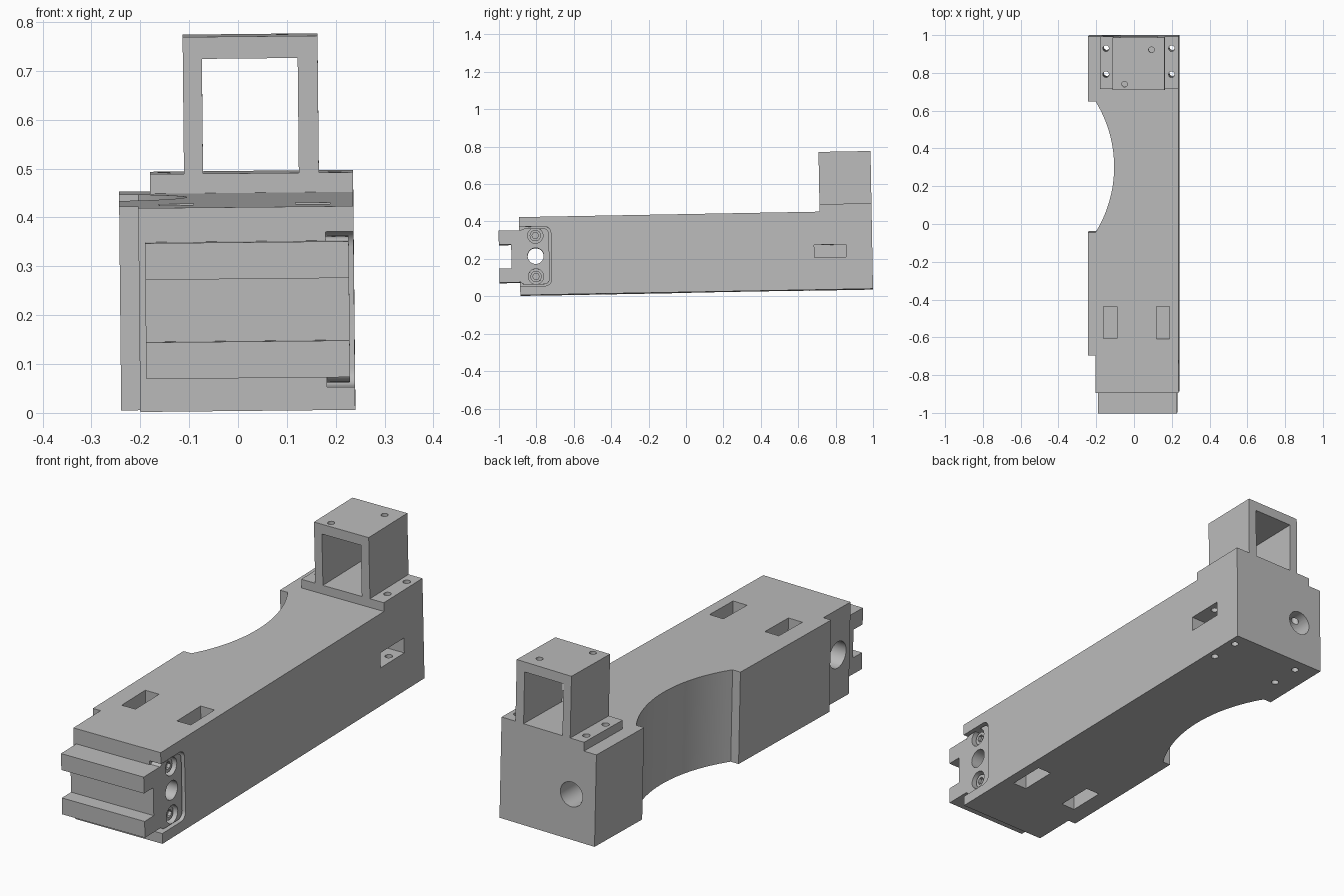
import bpy, bmesh, math
from mathutils import Matrix, Vector

if "Cube" in bpy.data.objects:
    bpy.data.objects.remove(bpy.data.objects["Cube"], do_unlink=True)

grey = bpy.data.materials.new("plain grey")
grey.use_nodes = True
grey.diffuse_color = (0.5, 0.5, 0.5, 1)
grey.node_tree.nodes["Principled BSDF"].inputs["Base Color"].default_value = (0.5, 0.5, 0.5, 1)


def make(name, bm):
    bmesh.ops.recalc_face_normals(bm, faces=bm.faces[:])
    mesh = bpy.data.meshes.new(name)
    bm.to_mesh(mesh)
    bm.free()
    mesh.materials.append(grey)
    obj = bpy.data.objects.new(name, mesh)
    bpy.context.collection.objects.link(obj)
    return obj


def box(name, x, y, z):
    """Box from three (low, high) ranges."""
    bm = bmesh.new()
    bmesh.ops.create_cube(bm, size=1)
    for v in bm.verts:
        v.co = [(r[0] + r[1]) / 2 + c * (r[1] - r[0]) for r, c in zip((x, y, z), v.co)]
    return make(name, bm)


def rod(name, axis, start, length, radius, sides=32):
    """Cylinder from a start point along an axis."""
    bm = bmesh.new()
    bmesh.ops.create_cone(bm, cap_ends=True, segments=sides, radius1=radius, radius2=radius, depth=length)
    d = Vector(axis)
    turn = Vector((0, 0, 1)).rotation_difference(d).to_matrix().to_4x4()
    bm.transform(Matrix.Translation(Vector(start) + d * length / 2) @ turn)
    return make(name, bm)


def prism(name, points, offset):
    """Polygon extruded along an offset."""
    bm = bmesh.new()
    face = bm.faces.new([bm.verts.new(p) for p in points])
    new = bmesh.ops.extrude_face_region(bm, geom=[face])["geom"]
    bmesh.ops.translate(bm, vec=offset, verts=[g for g in new if isinstance(g, bmesh.types.BMVert)])
    # the starting face stays as the bottom cap
    return make(name, bm)


def rounded(name, x, y, z, r):
    """Slab facing x with rounded corners."""
    pts = []
    corners = [(y[1] - r, z[1] - r), (y[0] + r, z[1] - r), (y[0] + r, z[0] + r), (y[1] - r, z[0] + r)]
    for i, (cy, cz) in enumerate(corners):
        for k in range(7):
            a = math.pi / 2 * (i + k / 6)
            pts.append((x[0], cy + r * math.cos(a), cz + r * math.sin(a)))
    return prism(name, pts, (x[1] - x[0], 0, 0))


def cut(obj, *cutters):
    for c in cutters:
        mod = obj.modifiers.new("cut", "BOOLEAN")
        mod.operation = "DIFFERENCE"
        mod.solver = "EXACT"
        mod.object = c
        bpy.context.view_layer.objects.active = obj
        bpy.ops.object.modifier_apply(modifier=mod.name)
        bpy.data.objects.remove(c, do_unlink=True)


X, Y, Z = (1, 0, 0), (0, 1, 0), (0, 0, 1)
TOP = 0.417
bore_y, bore_z = -0.80, 0.208
screw_heights = (0.098, 0.317)
bolts = [(x, y) for x in (-0.144, 0.204) for y in (0.80, 0.938)]

# Main beam with stepped front end
beam = box("beam", (-0.239, 0.24), (-0.886, 1.0), (0, TOP))
cut(beam, box("step", (-0.4, -0.2), (-1.1, -0.69), (-0.1, 0.6)))

# Curved clearance in the side
arc = []
radius, half = 0.66, 0.347
sweep = math.asin(half / radius)
for k in range(33):
    a = -sweep + 2 * sweep * k / 32
    arc.append((-0.101 - radius + radius * math.cos(a), 0.31 + radius * math.sin(a), -0.1))
arc += [(-0.5, 0.31 + half, -0.1), (-0.5, 0.31 - half, -0.1)]
cut(beam, prism("clearance", arc, (0, 0, 0.8)))

# Pockets above and below, side slot, rear bore, vertical bolt holes
for x in (-0.157, 0.122):
    for z in ((-0.1, 0.1), (TOP - 0.1, TOP + 0.1)):
        cut(beam, box("pocket", (x, x + 0.07), (-0.6, -0.43), z))
cut(beam, box("slot", (0.12, 0.4), (0.69, 0.86), (0.172, 0.24)))
cut(beam, rod("rear_bore", Y, (-0.118, 0.7, 0.205), 0.5, 0.056))
for x, y in bolts:
    cut(beam, rod("bolt_hole", Z, (x, y, -0.1), 0.8, 0.016, 20))

# Recess for the clamp plate, and the cross bore
cut(beam, rounded("recess", (0.183, 0.4), (-1.1, -0.717), (0.047, 0.365), 0.035))
cut(beam, rod("cross_bore", X, (-0.5, bore_y, bore_z), 1, 0.043))
cut(beam, rod("wide_bore", X, (-0.5, bore_y, bore_z), 0.48, 0.06))

# Clamp plate with screws
plate = rounded("clamp_plate", (0.18, 0.23), (-0.886, -0.727), (0.056, 0.355), 0.03)
cut(plate, rod("plate_bore", X, (0.1, bore_y, bore_z), 0.3, 0.043))
parts = [beam, plate]
for i, z in enumerate(screw_heights):
    cut(plate, rod("counterbore", X, (0.195, bore_y, z), 0.2, 0.041))
    screw = rod("screw_%d" % (i + 1), X, (0.19, bore_y, z), 0.025, 0.03)
    cut(screw, rod("socket", X, (0.2, bore_y, z), 0.1, 0.018, 6))
    parts.append(screw)

# Grooved front tongue
tongue = box("front_tongue", (-0.187, 0.23), (-0.996, -0.88), (0.069, 0.347))
cut(tongue, box("groove", (-0.5, 0.5), (-1.2, -0.93), (0.144, 0.272)))
parts.append(tongue)

# Bracket: flange with a square tube on top
flange = box("bracket_flange", (-0.176, 0.24), (0.722, 1.0), (TOP, 0.457))
for x, y in bolts:
    cut(flange, rod("flange_hole", Z, (x, y, 0.3), 0.4, 0.016, 20))
tube = box("bracket_tube", (-0.106, 0.17), (0.722, 1.0), (0.457, 0.737))
cut(tube, box("opening", (-0.067, 0.129), (0.5, 1.2), (0.3, 0.692)))
for x, y in ((0.1, 0.936), (-0.042, 0.754)):
    cut(tube, rod("tube_hole", Z, (x, y, 0.6), 0.3, 0.015, 20))
parts += [flange, tube]

# Slight lean of the whole assembly, then shading
lean = (Matrix.Translation((0, 0, 0.02)) @ Matrix.Rotation(0.0182, 4, "X")
        @ Matrix.Rotation(-0.01, 4, "Y"))
bpy.ops.object.select_all(action="DESELECT")
for p in parts:
    p.data.transform(lean)
    p.select_set(True)
bpy.context.view_layer.objects.active = beam
bpy.ops.object.shade_smooth_by_angle(angle=math.radians(30))
